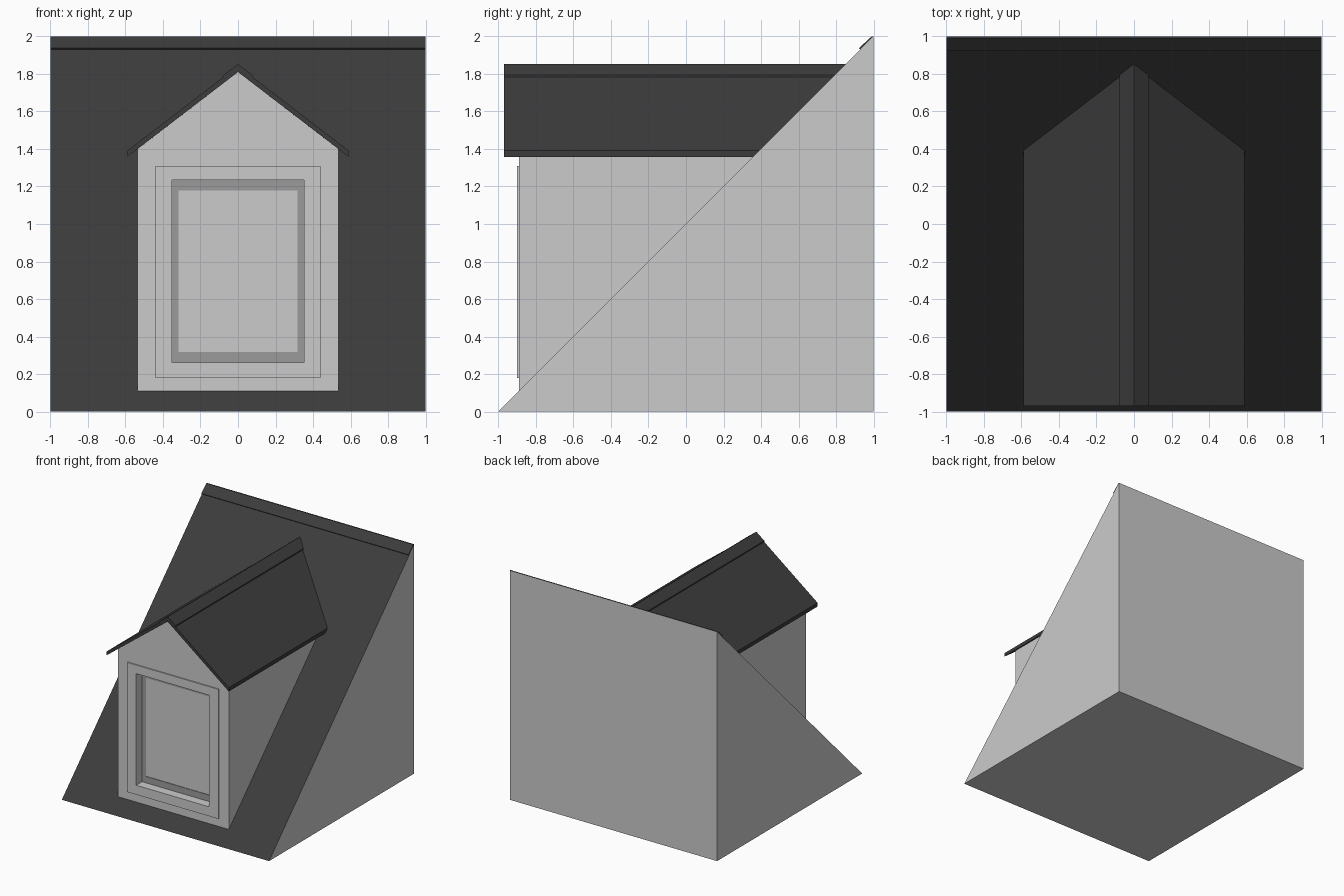
import bpy

if "Cube" in bpy.data.objects:
    bpy.data.objects.remove(bpy.data.objects["Cube"])


def material(name, v):
    m = bpy.data.materials.new(name)
    m.diffuse_color = (v, v, v, 1)
    m.use_nodes = True
    m.node_tree.nodes["Principled BSDF"].inputs["Base Color"].default_value = m.diffuse_color
    return m


TILE = material("dark_tile", 0.045)
TRIM = material("trim_grey", 0.33)


def solid(name, ring_a, ring_b, mat=None):
    """Closed prism between two matching rings of points."""
    n = len(ring_a)
    faces = [list(range(n))[::-1], list(range(n, 2 * n))]
    faces += [(i, (i + 1) % n, n + (i + 1) % n, n + i) for i in range(n)]
    me = bpy.data.meshes.new(name)
    me.from_pydata(list(ring_a) + list(ring_b), [], faces)
    if mat:
        me.materials.append(mat)
    ob = bpy.data.objects.new(name, me)
    bpy.context.collection.objects.link(ob)
    import bmesh
    bm = bmesh.new()
    bm.from_mesh(me)
    bmesh.ops.recalc_face_normals(bm, faces=bm.faces)
    bm.to_mesh(me)
    bm.free()
    return ob


def along_x(name, profile, half, mat=None):
    """Extrude a (y, z) profile across the width."""
    return solid(name, [(-half, y, z) for y, z in profile],
                 [(half, y, z) for y, z in profile], mat)


def into_slope(name, profile, front, bury, mat=None):
    """Run an (x, z) profile back until it is buried in the main slope."""
    return solid(name, [(x, front, z) for x, z in profile],
                 [(x, z - 1 + bury, z) for x, z in profile], mat)


def box(name, x0, x1, y0, y1, z0, z1, mat=None):
    r = [(x0, z0), (x1, z0), (x1, z1), (x0, z1)]
    return solid(name, [(x, y0, z) for x, z in r], [(x, y1, z) for x, z in r], mat)


def cut(ob, cutter):
    mod = ob.modifiers.new("opening", 'BOOLEAN')
    mod.operation = 'DIFFERENCE'
    mod.solver = 'EXACT'
    mod.object = cutter
    cutter.hide_render = True
    cutter.hide_set(True)


def chevron(half, apex, pitch, thick):
    """Inverted V with vertical thickness."""
    low = apex - half * pitch
    return [(-half, low), (0, apex), (half, low),
            (half, low - thick), (0, apex - thick), (-half, low - thick)]


# Main roof block: dark sloping face, grey sides, back and base
block = along_x("main_roof_block", [(-1, 0), (1, 0), (1, 2)], 1)
block.data.materials.append(material("plain_grey", 0.8))
block.data.materials.append(TILE)
for p in block.data.polygons:
    p.material_index = 1 if p.normal.z > 0.3 else 0

# Ridge strip along the top of the main slope
along_x("main_ridge_strip", [(1, 2), (0.93, 1.93), (0.922, 1.938), (0.99, 2.0)], 1, TILE)

# Dormer walls with gable
walls = into_slope("dormer_walls",
                   [(-0.535, 0.11), (0.535, 0.11), (0.535, 1.4), (0, 1.81), (-0.535, 1.4)],
                   -0.89, 0.05)

# Thin casing around the window
casing = box("window_casing", -0.44, 0.44, -0.9, -0.885, 0.18, 1.31)

# Window opening; its back is the pane
opening = box("opening_cutter", -0.352, 0.352, -1.1, -0.815, 0.262, 1.235)
cut(walls, opening)
cut(casing, opening)

# Darker window frame set back in the opening
frame = box("window_frame", -0.352, 0.352, -0.82, -0.812, 0.262, 1.235, TRIM)
cut(frame, box("frame_cutter", -0.316, 0.316, -1.1, -0.7, 0.318, 1.178))

# Dormer roof and its ridge cap
PITCH = 0.766
into_slope("dormer_roof", chevron(0.59, 1.843, PITCH, 0.033), -0.97, 0.02, TILE)
into_slope("dormer_ridge_cap", chevron(0.076, 1.853, PITCH, 0.012), -0.97, 0.02, TILE)
